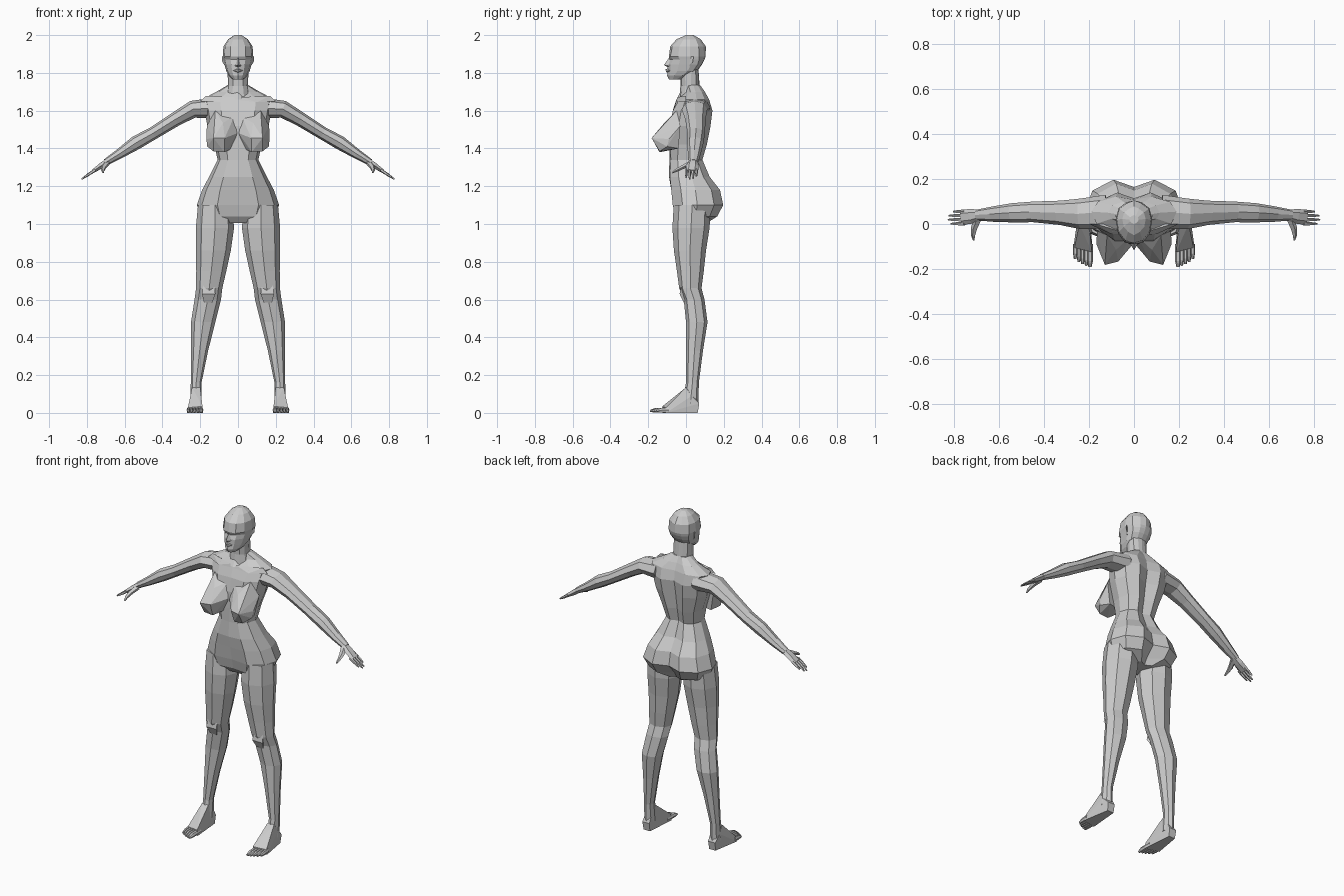
import bpy, bmesh
from math import sin, cos, tau
from mathutils import Vector


def finish(name, bm, mirror):
    bmesh.ops.recalc_face_normals(bm, faces=bm.faces)
    me = bpy.data.meshes.new(name)
    bm.to_mesh(me)
    bm.free()
    ob = bpy.data.objects.new(name, me)
    bpy.context.collection.objects.link(ob)
    if mirror:
        ob.modifiers.new("Mirror", 'MIRROR').use_mirror_merge = False
    return ob


def loft(name, rings, mirror=False):
    bm = bmesh.new()
    vs = [[bm.verts.new(p) for p in r] for r in rings]
    n = len(vs[0])
    for a, b in zip(vs, vs[1:]):
        for i in range(n):
            j = (i + 1) % n
            bm.faces.new((a[i], a[j], b[j], b[i]))
    bm.faces.new(vs[0])
    bm.faces.new(vs[-1])
    return finish(name, bm, mirror)


def hull(name, pts, mirror=False):
    bm = bmesh.new()
    for p in pts:
        bm.verts.new(p)
    res = bmesh.ops.convex_hull(bm, input=bm.verts)
    junk = [v for v in res["geom_interior"] if isinstance(v, bmesh.types.BMVert)]
    bmesh.ops.delete(bm, geom=junk, context='VERTS')
    return finish(name, bm, mirror)


def body_ring(z, w, yf, yfc, ym, yb, yc):
    # symmetric 12-sided section with own depth at front, side, back and centre lines
    half = [(.5 * w, yf), (.88 * w, ym + .6 * (yf - ym)), (w, ym),
            (.85 * w, ym + .65 * (yb - ym)), (.42 * w, yb)]
    return ([(0, yfc, z)] + [(x, y, z) for x, y in half] + [(0, yc, z)]
            + [(-x, y, z) for x, y in reversed(half)])


def box_ring(z, x0, x1, y0, y1, n=8):
    return [((x0 + x1) / 2 + (x1 - x0) / 2 * cos(tau * i / n),
             (y0 + y1) / 2 + (y1 - y0) / 2 * sin(tau * i / n), z) for i in range(n)]


def tube(name, path, n=8):
    # path entries: x, y, z, half width, half thickness
    pts = [Vector(p[:3]) for p in path]
    rings = []
    for i, p in enumerate(path):
        t = (pts[min(i + 1, len(pts) - 1)] - pts[max(i - 1, 0)]).normalized()
        ref = Vector((1, 0, 0)) if abs(t.y) > .7 else Vector((0, 1, 0))
        up = t.cross(ref).normalized()
        side = up.cross(t)
        rings.append([pts[i] + side * p[3] * cos(tau * k / n) + up * p[4] * sin(tau * k / n)
                      for k in range(n)])
    return loft(name, rings, True)


# torso, hips to collar
loft("torso", [body_ring(*r) for r in (
    (1.005, .09, -.02, -.02, .03, .11, .09),
    (1.04, .19, -.055, -.045, .05, .165, .11),
    (1.10, .218, -.07, -.06, .06, .197, .165),
    (1.18, .19, -.078, -.076, .05, .18, .15),
    (1.25, .153, -.085, -.09, .03, .125, .105),
    (1.34, .108, -.08, -.088, .01, .087, .07),
    (1.42, .125, -.085, -.083, .02, .11, .085),
    (1.52, .162, -.085, -.082, .03, .13, .10),
    (1.60, .178, -.07, -.066, .04, .14, .115),
    (1.66, .19, -.035, -.05, .055, .122, .108),
    (1.70, .115, .005, -.03, .05, .10, .09),
    (1.735, .055, -.005, -.025, .04, .075, .07))])

# neck
loft("neck", [body_ring(*r) for r in (
    (1.66, .066, -.03, -.035, .03, .09, .09),
    (1.73, .053, -.022, -.03, .025, .07, .072),
    (1.84, .056, -.03, -.03, .03, .06, .065))])

# head, chin to crown, with recessed eye level
loft("head", [body_ring(*r) for r in (
    (1.765, .028, -.085, -.09, -.05, -.02, -.02),
    (1.785, .048, -.088, -.10, -.02, .02, .02),
    (1.81, .062, -.083, -.097, .01, .055, .06),
    (1.845, .072, -.080, -.097, .025, .082, .085),
    (1.87, .078, -.069, -.088, .025, .093, .098),
    (1.887, .081, -.083, -.09, .02, .097, .104),
    (1.94, .077, -.072, -.084, .02, .092, .105),
    (1.978, .052, -.035, -.05, .022, .068, .078),
    (2.0, .02, .005, 0, .02, .036, .04))])
hull("nose", [(0, -.086, 1.885), (.019, -.085, 1.836), (-.019, -.085, 1.836),
              (0, -.117, 1.842), (0, -.09, 1.826)])
hull("lips", [(.027, -.085, 1.812), (-.027, -.085, 1.812), (0, -.108, 1.819),
              (0, -.106, 1.805), (0, -.09, 1.797), (0, -.09, 1.826)])
hull("ear", [(.066, .01, 1.835), (.074, .015, 1.885), (.086, .04, 1.888),
             (.084, .037, 1.86), (.066, .022, 1.832), (.07, .03, 1.88)], True)

# chest
hull("breast", [(.02, -.06, 1.57), (.12, -.05, 1.60), (.165, -.03, 1.52),
                (.167, -.09, 1.45), (.163, -.10, 1.41), (.13, -.182, 1.455),
                (.07, -.167, 1.455), (.072, -.14, 1.38), (.13, -.14, 1.385),
                (.005, -.09, 1.48), (.03, -.06, 1.40), (.14, -.04, 1.40),
                (.08, -.115, 1.535)], True)
hull("collar_bone", [(.012, -.052, 1.655), (.02, -.045, 1.672), (.17, 0, 1.678),
                     (.2, .0, 1.65), (.1, -.045, 1.645), (.1, 0, 1.66)], True)

# arms
tube("arm", [(.12, .055, 1.615, .075, .055), (.24, .045, 1.607, .068, .046),
             (.33, .05, 1.555, .054, .038), (.45, .054, 1.48, .046, .034),
             (.54, .05, 1.43, .043, .037), (.63, .044, 1.37, .034, .026),
             (.70, .04, 1.327, .024, .018)])
tube("palm", [(.685, .04, 1.336, .024, .018), (.725, .034, 1.308, .033, .017),
              (.768, .03, 1.279, .034, .011)], 6)
for i, tip in enumerate((.805, .824, .828, .815)):
    y = .055 - .018 * i
    s = (tip - .755) * .68
    tube("finger", [(.755, y, 1.287, .009, .009), ((.755 + tip) / 2, y, 1.287 - s / 2, .008, .008),
                    (tip, y, 1.287 - s, .004, .004)], 5)
tube("thumb", [(.695, .025, 1.322, .018, .013), (.712, -.02, 1.30, .015, .011),
               (.716, -.05, 1.285, .010, .009), (.714, -.072, 1.272, .004, .004)], 5)

# legs
loft("leg", [box_ring(*r) for r in (
    (1.10, .03, .212, -.065, .13), (.98, .021, .223, -.072, .125),
    (.86, .038, .222, -.064, .106), (.75, .062, .221, -.048, .094),
    (.66, .083, .222, -.036, .082), (.60, .09, .23, -.012, .098),
    (.48, .12, .249, .0, .114), (.33, .158, .248, .0, .09),
    (.16, .193, .25, .0, .068), (.05, .192, .252, -.02, .066))], True)
hull("knee", [(.125, -.025, .68), (.185, -.025, .68), (.12, -.034, .63), (.19, -.034, .63),
              (.135, -.012, .585), (.18, -.012, .585), (.155, .03, .63)], True)

# feet
hull("foot", [(.2, .062, 0), (.242, .062, 0), (.198, .07, .05), (.245, .07, .05),
              (.2, .0, .135), (.243, .0, .135), (.2, .04, .11), (.25, .03, .09),
              (.205, -.07, .077), (.232, -.07, .07), (.188, -.125, .035),
              (.265, -.105, .028), (.184, -.125, 0), (.27, -.105, 0)], True)
for i, tip in enumerate((.19, .185, .178, .168, .155)):
    x = .196 + .0165 * i
    r = .013 if i == 0 else .010
    tube("toe", [(x, -.09, .016, r, .015), (x, -tip + .025, .014, r, .013),
                 (x, -tip, .01, r * .6, .007)], 6)
